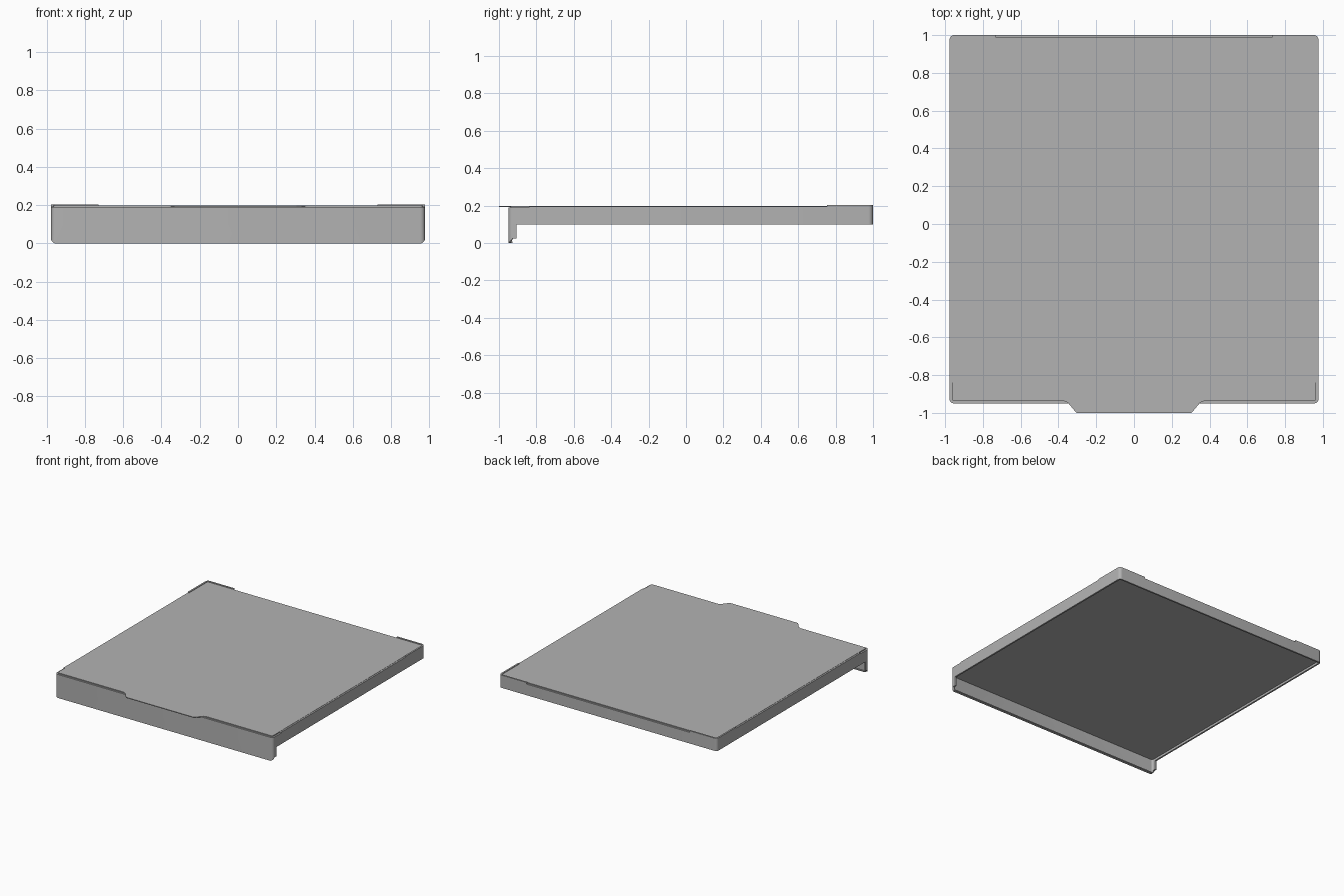
import bpy, bmesh, math
from mathutils import Vector

cube = bpy.data.objects.get("Cube")
if cube:
    bpy.data.objects.remove(cube, do_unlink=True)

grey = bpy.data.materials.new("plain_grey")
grey.use_nodes = True
COLOR = (0.45, 0.45, 0.45, 1)
grey.diffuse_color = COLOR
grey.node_tree.nodes["Principled BSDF"].inputs["Base Color"].default_value = COLOR

X, FRONT, BACK = 0.977, -0.95, 1.0    # outer footprint
R, T = 0.025, 0.013                   # corner radius, wall thickness


def finish(bm, name):
    bmesh.ops.recalc_face_normals(bm, faces=bm.faces)
    mesh = bpy.data.meshes.new(name)
    bm.to_mesh(mesh)
    bm.free()
    mesh.materials.append(grey)
    obj = bpy.data.objects.new(name, mesh)
    bpy.context.collection.objects.link(obj)
    bpy.ops.object.select_all(action="DESELECT")
    bpy.context.view_layer.objects.active = obj
    obj.select_set(True)
    bpy.ops.object.shade_smooth_by_angle(angle=math.radians(35))
    return obj


def corner(cx, cy, start, inset=0.0, steps=6):
    """Quarter arc, counter-clockwise, around a footprint corner."""
    r = R - inset
    arc = [math.radians(start + 90 * i / steps) for i in range(steps + 1)]
    return [(cx + r * math.cos(a), cy + r * math.sin(a)) for a in arc]


def corners(inset=0.0):
    """Front left, back left, back right, front right arcs."""
    x, f, b = X - R, FRONT + R, BACK - R
    return [corner(x, f, 270, inset), corner(x, b, 0, inset),
            corner(-x, b, 90, inset), corner(-x, f, 180, inset)]


def prism(name, outline, z0, z1):
    bm = bmesh.new()
    face = bm.faces.new([bm.verts.new((x, y, z0)) for x, y in outline])
    top = bmesh.ops.extrude_face_region(bm, geom=[face])["geom"]
    for v in top:
        if isinstance(v, bmesh.types.BMVert):
            v.co.z = z1
    return finish(bm, name)


def wall(name, outer, inner, z0, z1, closed=False, lift=None):
    """Sweep a rectangular section along paired outer and inner paths."""
    lift = lift or (lambda x: 0)
    bm = bmesh.new()
    rings = []
    for (ox, oy), (ix, iy) in zip(outer, inner):
        section = ((ox, oy, z0 + lift(ox)), (ix, iy, z0 + lift(ox)),
                   (ix, iy, z1), (ox, oy, z1))
        rings.append([bm.verts.new(c) for c in section])
    pairs = list(zip(rings, rings[1:]))
    if closed:
        pairs.append((rings[-1], rings[0]))
    else:
        bm.faces.new(rings[0])
        bm.faces.new(rings[-1])
    for a, b in pairs:
        for k in range(4):
            n = (k + 1) % 4
            bm.faces.new((a[k], a[n], b[n], b[k]))
    return finish(bm, name)


out, inn = corners(), corners(T)

# Frame around the bed, open below
wall("frame", sum(out, []), sum(inn, []), 0.1, 0.19, closed=True)

# Bed panel, slightly recessed on its underside
prism("bed_panel", sum(inn, []), 0.118, 0.192)

# Thin top sheet with a tapered tab that overhangs the front
front_edge = FRONT + T
tab = [(-0.37, front_edge), (-0.35, FRONT + 0.004), (-0.305, -1.0),
       (0.305, -1.0), (0.35, FRONT + 0.004), (0.37, front_edge)]
prism("top_sheet", tab + sum(inn, []), 0.192, 0.198)

# Raised guards at the two back corners
for side, arc, arc_in in (("left", out[1], inn[1]), ("right", out[2], inn[2])):
    s = 1 if side == "left" else -1
    on_side, on_side_in = (s * X, 0.755), (s * (X - T), 0.755)
    on_back, on_back_in = (s * 0.73, BACK), (s * 0.73, BACK - T)
    a, b = [on_side] + arc + [on_back], [on_side_in] + arc_in + [on_back_in]
    if s < 0:
        a = [on_back] + arc + [on_side]
        b = [on_back_in] + arc_in + [on_side_in]
    wall(side + "_corner_guard", a, b, 0.19, 0.203)
    # Low rail along the side
    wall(side + "_rail", [(s * X, -0.84), (s * X, 0.755)],
         [(s * (X - T), -0.84), (s * (X - T), 0.755)], 0.19, 0.196)


# Front lip: a thin panel with short side returns and rounded bottom corners
def round_bottom(x):
    d = min(max(abs(x) - (X - R), 0), R)
    return R - math.sqrt(R * R - d * d)


lip_back = -0.905
path = [(-X, lip_back)] + out[3] + out[0] + [(X, lip_back)]
path_in = [(T - X, lip_back)] + inn[3] + inn[0] + [(X - T, lip_back)]
wall("front_lip", path, path_in, 0.0, 0.1, lift=round_bottom)

# Small inward fold along the bottom of the lip
fold = X - R
prism("lip_fold", [(-fold, FRONT + 0.008), (fold, FRONT + 0.008),
                   (fold, FRONT + 0.022), (-fold, FRONT + 0.022)], 0.0, 0.008)
